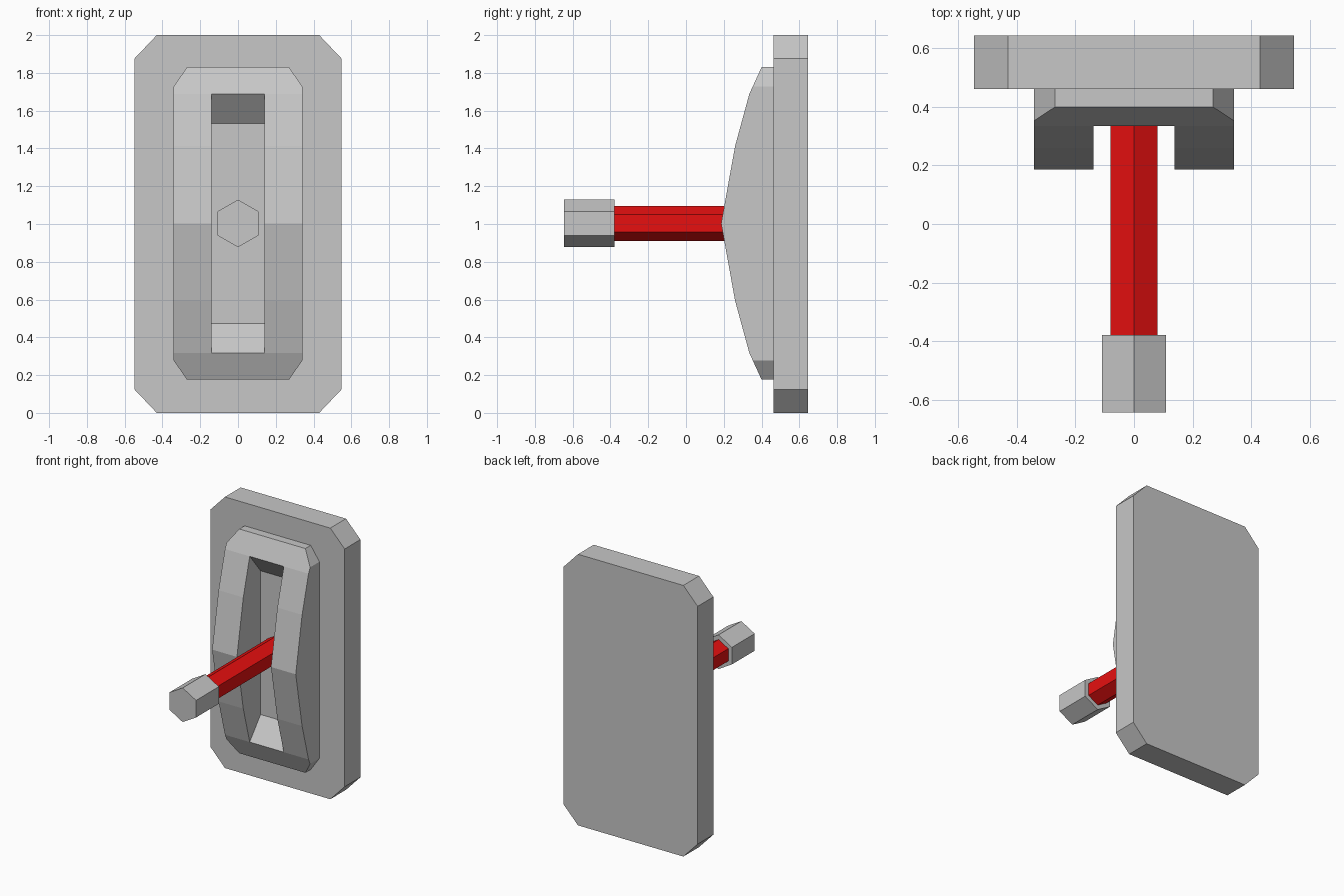
import bpy
import bmesh
from math import sin, cos, pi
from mathutils import Vector

if "Cube" in bpy.data.objects:
    bpy.data.objects.remove(bpy.data.objects["Cube"])


def material(name, rgb):
    m = bpy.data.materials.new(name)
    m.use_nodes = True
    m.diffuse_color = (*rgb, 1)
    m.node_tree.nodes["Principled BSDF"].inputs["Base Color"].default_value = (*rgb, 1)
    return m


grey = material("light grey", (0.57, 0.57, 0.57))
red = material("red", (0.8, 0.005, 0.005))


def prism(name, start, end, mat):
    """Close two matching loops of points into a solid."""
    bm = bmesh.new()
    a = [bm.verts.new(p) for p in start]
    b = [bm.verts.new(p) for p in end]
    bm.faces.new(a)
    bm.faces.new(b)
    n = len(a)
    for i in range(n):
        j = (i + 1) % n
        bm.faces.new((a[i], a[j], b[j], b[i]))
    bmesh.ops.recalc_face_normals(bm, faces=bm.faces)
    mesh = bpy.data.meshes.new(name)
    bm.to_mesh(mesh)
    bm.free()
    mesh.materials.append(mat)
    obj = bpy.data.objects.new(name, mesh)
    bpy.context.collection.objects.link(obj)
    return obj


def along_y(name, outline, y0, y1, mat):
    return prism(name, [(x, y0, z) for x, z in outline],
                 [(x, y1, z) for x, z in outline], mat)


def along_x(name, profile, half, mat):
    return prism(name, [(-half, y, z) for y, z in profile],
                 [(half, y, z) for y, z in profile], mat)


def hexagon(r):
    return [(r * sin(i * pi / 3), 1.003 + r * cos(i * pi / 3)) for i in range(6)]


# Wall plate with clipped corners
quarter = [(0.43, 1.0), (0.547, 0.877)]
upper = quarter + [(x, -z) for x, z in reversed(quarter)]
corners = upper + [(-x, -z) for x, z in upper]
along_y("back_plate", [(x, 1 + z) for x, z in corners], 0.462, 0.645, grey)

# Bowed housing: symmetric side profile, then clipped corners
bow = [(0.47, 0.827), (0.40, 0.827), (0.335, 0.685), (0.26, 0.41)]
profile = [(y, 1.003 + z) for y, z in bow] + [(0.186, 1.003)]
profile += [(y, 1.003 - z) for y, z in reversed(bow)]
housing = along_x("housing", profile, 0.341, grey)
bm = bmesh.new()
bm.from_mesh(housing.data)
for sx in (-1, 1):
    for sz in (-1, 1):
        cut = bmesh.ops.bisect_plane(
            bm, geom=bm.verts[:] + bm.edges[:] + bm.faces[:],
            plane_co=Vector((sx * 0.27, 0, 1.003 + sz * 0.827)),
            plane_no=Vector((sx * 0.102, 0, sz * 0.071)), clear_outer=True)
        edges = [e for e in cut["geom_cut"] if isinstance(e, bmesh.types.BMEdge)]
        bmesh.ops.contextual_create(bm, geom=edges)
bmesh.ops.recalc_face_normals(bm, faces=bm.faces)
bm.to_mesh(housing.data)
bm.free()

# Slot with sloping ends, cut through to the plate
slope = 0.155 / 0.127


def slot_end(y):
    return 0.685 - slope * (y - 0.335)


slot = [(y, 1.003 + s * slot_end(y)) for y, s in ((0.1, 1), (0.5, 1), (0.5, -1), (0.1, -1))]
cutter = along_x("slot_cutter", slot, 0.139, grey)
cutter.hide_render = True
mod = housing.modifiers.new("slot", "BOOLEAN")
mod.operation = "DIFFERENCE"
mod.solver = "EXACT"
mod.object = cutter
bpy.context.view_layer.objects.active = housing
bpy.ops.object.modifier_apply(modifier="slot")
bpy.data.objects.remove(cutter)

# Lever rod and its grip
along_y("lever_rod", hexagon(0.092), -0.39, 0.465, red)
along_y("lever_grip", hexagon(0.126), -0.645, -0.379, grey)
